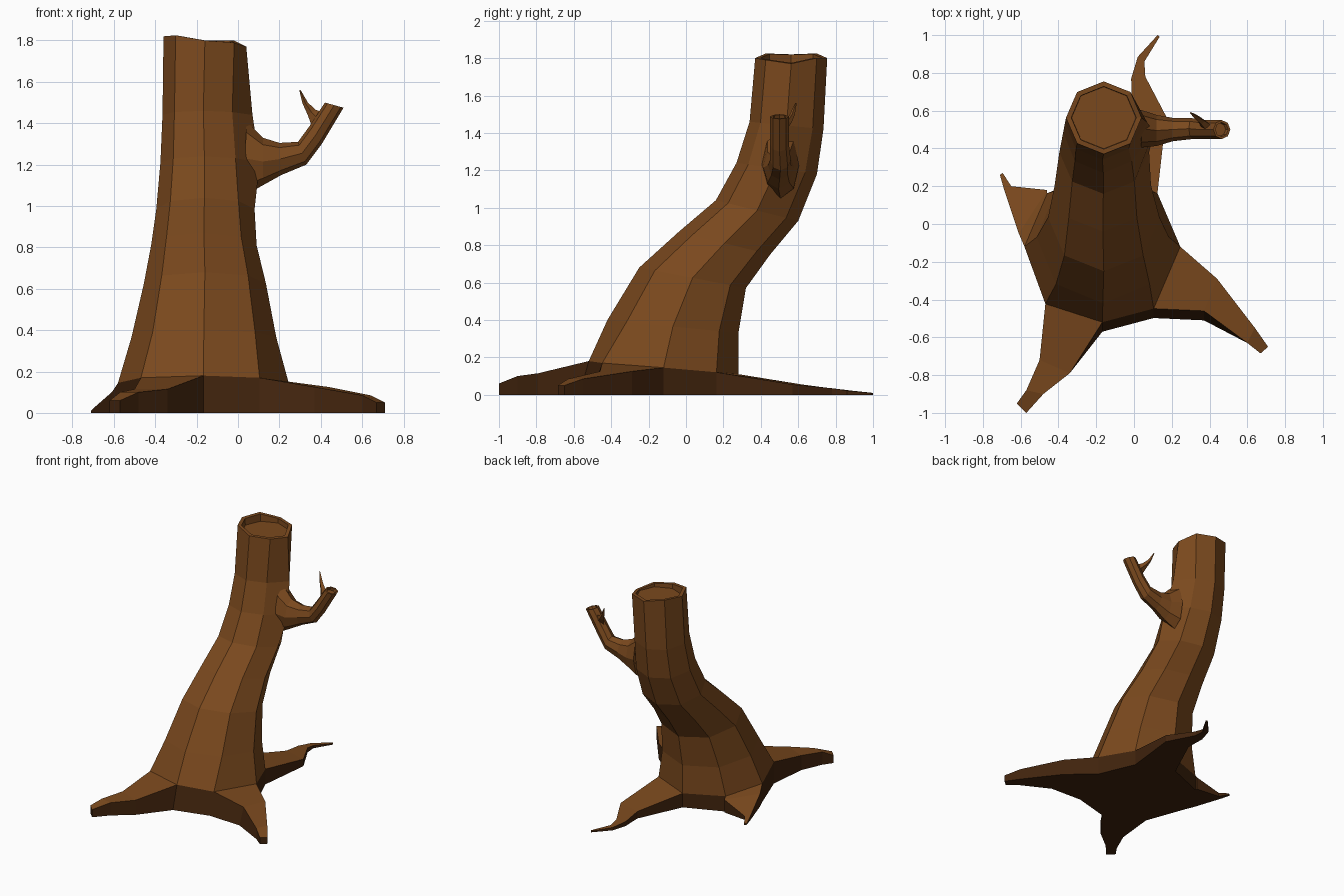
import bpy, bmesh, math
from mathutils import Vector

if "Cube" in bpy.data.objects:
    bpy.data.objects.remove(bpy.data.objects["Cube"])


def material(name, rgb):
    m = bpy.data.materials.new(name)
    m.diffuse_color = (*rgb, 1)
    m.use_nodes = True
    m.node_tree.nodes["Principled BSDF"].inputs["Base Color"].default_value = m.diffuse_color
    return m


bark = material("bark brown", (0.195, 0.066, 0.0125))
soil = material("dark root brown", (0.052, 0.017, 0.004))


def ring(bm, a, b, side, n):
    """Ellipse of n verts, a and b are opposite ends, side the other half axis."""
    a, b, side = Vector(a), Vector(b), Vector(side)
    c, u = (a + b) / 2, (a - b) / 2
    return [bm.verts.new(c + u * math.cos(2 * math.pi * k / n) + side * math.sin(2 * math.pi * k / n))
            for k in range(n)]


def bridge(bm, r0, r1):
    n = len(r0)
    return [bm.faces.new((r0[i], r0[(i + 1) % n], r1[(i + 1) % n], r1[i])) for i in range(n)]


def scaled(bm, r, s, move):
    c = sum((v.co for v in r), Vector()) / len(r)
    return [bm.verts.new(c + (v.co - c) * s + Vector(move)) for v in r]


def finish(bm, name, *materials):
    bmesh.ops.recalc_face_normals(bm, faces=bm.faces)
    me = bpy.data.meshes.new(name)
    bm.to_mesh(me)
    bm.free()
    for m in materials:
        me.materials.append(m)
    ob = bpy.data.objects.new(name, me)
    bpy.context.collection.objects.link(ob)


# Leaning eight-sided trunk: front y, z, back y, z, left x, right x, bulge of right corner
bm = bmesh.new()
sections = [
    (-0.52, 0.18, 0.28, 0.11, -0.58, 0.245, 0),
    (-0.42, 0.40, 0.28, 0.33, -0.515, 0.185, 0),
    (-0.25, 0.68, 0.32, 0.57, -0.455, 0.135, 0),
    (-0.04, 0.87, 0.45, 0.75, -0.42, 0.09, 0),
    (0.16, 1.04, 0.60, 0.93, -0.395, 0.07, 0.01),
    (0.27, 1.24, 0.70, 1.18, -0.375, 0.05, 0.055),
    (0.34, 1.46, 0.735, 1.42, -0.365, 0.03, 0.04),
    (0.37, 1.80, 0.755, 1.80, -0.36, 0.04, 0),
]
rings = []
for fy, fz, by, bz, x0, x1, bulge in sections:
    x = (x0 + x1) / 2
    rings.append(ring(bm, (x, fy, fz), (x, by, bz), ((x1 - x0) / 2, 0, 0), 8))
    rings[-1][2].co.x += bulge
rings[0][1].co += Vector((-0.02, -0.045, 0))
rings[0][7].co += Vector((-0.01, -0.02, 0))
for r0, r1 in zip(rings, rings[1:]):
    bridge(bm, r0, r1)

# Broken rim and sunken cut face
top = rings[-1]
for v, z in zip(top, (1.80, 1.79, 1.77, 1.80, 1.80, 1.825, 1.82, 1.825)):
    v.co.z = z
lip = scaled(bm, top, 0.86, (0, 0, 0))
floor = scaled(bm, lip, 0.99, (0, 0, 0))
for v in floor:
    v.co.z = 1.765
bridge(bm, top, lip)
bridge(bm, lip, floor)
bm.faces.new(floor)

# Roots grow from alternate edges of the lowest ring: first side xy, second side xy, z
base = rings[0]
roots = {
    1: [((0.37, -0.46), (0.44, -0.29), 0.125), ((0.60, -0.63), (0.64, -0.55), 0.085),
        ((0.67, -0.685), (0.71, -0.65), 0.05)],
    3: [((0.17, 0.57), (-0.01, 0.62), 0.055), ((0.06, 0.78), (-0.015, 0.77), 0.035),
        ((0.055, 0.86), (0.02, 0.885), 0.022), ((0.135, 0.99), (0.125, 1.0), 0.01)],
    5: [((-0.46, 0.18), (-0.61, -0.05), 0.10), ((-0.65, 0.20), (-0.69, 0.19), 0.03),
        ((-0.695, 0.27), (-0.71, 0.26), 0.01)],
    7: [((-0.50, -0.72), (-0.34, -0.79), 0.115), ((-0.57, -0.88), (-0.48, -0.90), 0.10),
        ((-0.62, -0.95), (-0.57, -1.0), 0.06)],
}


def drop(v):
    """Ground point below v, pushed forward along the front edge."""
    flare = 0.05 if -0.6 < v.co.y < -0.4 and -0.2 < v.co.x < 0.5 else 0
    return bm.verts.new((v.co.x, v.co.y - flare, 0))


outline, ground, low = [], [], []
base_ground = {}
for i, path in roots.items():
    first, second = [base[i]], [base[(i + 1) % 8]]
    for p, q, z in path:
        first.append(bm.verts.new((*p, z)))
        second.append(bm.verts.new((*q, z)))
    g1, g2 = [drop(v) for v in first], [drop(v) for v in second]
    for k in range(len(path)):
        bm.faces.new((first[k], first[k + 1], second[k + 1], second[k]))
        low.append(bm.faces.new((g1[k], g2[k], g2[k + 1], g1[k + 1])))
    base_ground[i], base_ground[(i + 1) % 8] = g1[0], g2[0]
    outline += first + second[::-1]
    ground += g1 + g2[::-1]

# Dark walls around the roots and dark underside
low += bridge(bm, outline, ground)
low.append(bm.faces.new([base_ground[k] for k in reversed(range(8))]))
for f in low:
    f.material_index = 1
finish(bm, "trunk_with_roots", bark, soil)

# Hollow side branch: lower x, z, upper x, z, y centre, half width
bm = bmesh.new()
prev = None
for ax, az, bx, bz, y, w in [
    (0.03, 1.05, 0.04, 1.41, 0.505, 0.10),
    (0.12, 1.10, 0.12, 1.33, 0.495, 0.082),
    (0.21, 1.15, 0.20, 1.305, 0.50, 0.062),
    (0.33, 1.20, 0.29, 1.31, 0.505, 0.055),
    (0.405, 1.30, 0.345, 1.385, 0.50, 0.05),
    (0.51, 1.475, 0.42, 1.50, 0.50, 0.05),
]:
    r = ring(bm, (ax, y, az), (bx, y, bz), (0, w, 0), 8)
    if prev:
        bridge(bm, prev, r)
    else:
        bm.faces.new(r)
    prev = r
lip = scaled(bm, prev, 0.75, (0, 0, 0))
floor = scaled(bm, lip, 0.95, (-0.012, 0, -0.02))
bridge(bm, prev, lip)
bridge(bm, lip, floor)
bm.faces.new(floor)
finish(bm, "branch", bark)

# Small curved twig on the branch
bm = bmesh.new()
prev = None
for a, b, w in [
    ((0.355, 0.515, 1.39), (0.42, 0.515, 1.45), 0.025),
    ((0.337, 0.545, 1.44), (0.375, 0.545, 1.465), 0.018),
    ((0.312, 0.568, 1.495), (0.338, 0.568, 1.50), 0.014),
    ((0.296, 0.588, 1.56), (0.303, 0.588, 1.56), 0.004),
]:
    r = ring(bm, a, b, (0, w, 0), 4)
    if prev:
        bridge(bm, prev, r)
    else:
        bm.faces.new(r)
    prev = r
bm.faces.new(prev)
finish(bm, "twig", bark)
